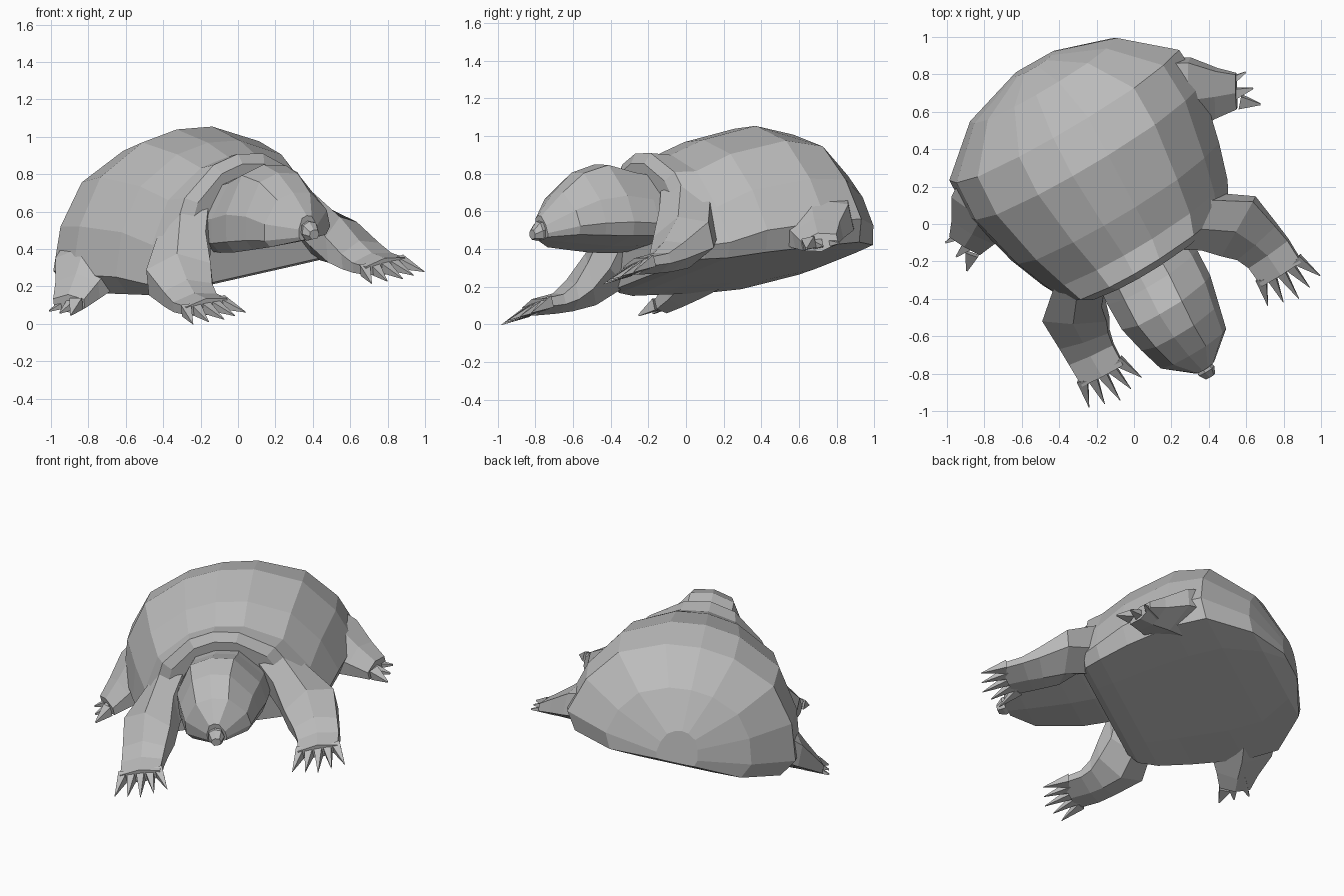
import bpy, bmesh, math
from mathutils import Matrix, Vector

if "Cube" in bpy.data.objects:
    bpy.data.objects.remove(bpy.data.objects["Cube"], do_unlink=True)

fur = bpy.data.materials.new("grey_fur")
fur.use_nodes = True
GREY = (0.5, 0.5, 0.5, 1)
fur.diffuse_color = GREY
fur.node_tree.nodes["Principled BSDF"].inputs["Base Color"].default_value = GREY

# Tilted pose: animal axes (left, forward, up) placed in the world
left = Vector((0.853, 0.484, 0.193)).normalized()
fwd = Vector((0.511, -0.85, -0.13))
fwd = (fwd - left * fwd.dot(left)).normalized()
up = fwd.cross(left)
POSE = Matrix((left, fwd, up)).transposed().to_4x4()
POSE.translation = left * 0.045


def loft(name, rings, side=1):
    """Skin a list of rings, cap both ends and put the part in the pose."""
    bm = bmesh.new()
    loops = [[bm.verts.new(POSE @ Vector((p[0] * side, p[1], p[2]))) for p in r] for r in rings]
    n = len(loops[0])
    for a, b in zip(loops, loops[1:]):
        for i in range(n):
            j = (i + 1) % n
            bm.faces.new((a[i], a[j], b[j], b[i]))
    bm.faces.new(loops[0])
    bm.faces.new(loops[-1])
    bmesh.ops.recalc_face_normals(bm, faces=bm.faces)
    mesh = bpy.data.meshes.new(name)
    bm.to_mesh(mesh)
    bm.free()
    mesh.materials.append(fur)
    bpy.context.collection.objects.link(bpy.data.objects.new(name, mesh))


def trunk(name, profile, sections):
    """Symmetric loft; sections are (forward, half width, top, bottom, slope).
    A slope above 1 lowers the shoulders of the section."""
    full = profile + [(-x, z) for x, z in profile[-2:0:-1]]
    loft(name, [[(x * w, f, b + z ** k * (t - b)) for x, z in full] for f, w, t, b, k in sections])


def limb(name, path, side, sides=6):
    """Loft along (left, forward, up, half width, half height) stations."""
    rings = []
    for i, (x, y, z, w, t) in enumerate(path):
        p, q = path[max(i - 1, 0)], path[min(i + 1, len(path) - 1)]
        across = Vector((q[1] - p[1], p[0] - q[0], 0)).normalized()
        ring = []
        for k in range(sides):
            a = math.tau * (k + 0.5) / sides
            ring.append(Vector((x, y, z)) + across * w * math.cos(a) + Vector((0, 0, t * math.sin(a))))
        rings.append(ring)
    loft(name, rings, side)


# Body with a flat belly and a raised collar behind the head
trunk("body",
      [(0, 1), (0.3, 0.97), (0.68, 0.82), (0.9, 0.54), (1, 0.21), (0.9, 0.01), (0.5, 0), (0, 0)],
      [(0.15, 0.44, 0.89, 0.29, 1.5), (0.11, 0.52, 0.94, 0.27, 1.5), (0, 0.58, 0.91, 0.25, 1.4),
       (-0.2, 0.65, 0.96, 0.24, 1.2), (-0.52, 0.73, 0.99, 0.22, 1.2), (-0.74, 0.72, 0.91, 0.21, 1.15),
       (-0.96, 0.46, 0.7, 0.21, 1), (-1.06, 0.13, 0.46, 0.25, 1)])

# Wedge head and small nose
trunk("head",
      [(0, 1), (0.5, 0.93), (0.95, 0.5), (1, 0.17), (0.85, 0.02), (0, 0)],
      [(0.05, 0.27, 0.8, 0.44, 1), (0.22, 0.28, 0.85, 0.45, 1), (0.37, 0.275, 0.915, 0.47, 1),
       (0.52, 0.24, 0.89, 0.5, 1), (0.66, 0.205, 0.8, 0.53, 1), (0.78, 0.06, 0.69, 0.56, 1)])
trunk("nose",
      [(0, 1), (0.8, 0.85), (1, 0.4), (0.6, 0), (0, 0)],
      [(0.75, 0.04, 0.66, 0.57, 1), (0.8, 0.05, 0.66, 0.56, 1), (0.84, 0.03, 0.62, 0.57, 1)])

for side, label in ((1, "left"), (-1, "right")):
    # Front leg: shoulder, elbow, wrist and broad hand
    limb(label + "_front_leg",
         [(0.24, 0.06, 0.64, 0.08, 0.17), (0.39, 0.11, 0.49, 0.16, 0.2),
          (0.51, 0.24, 0.37, 0.2, 0.14), (0.54, 0.37, 0.305, 0.16, 0.085),
          (0.555, 0.46, 0.277, 0.15, 0.055), (0.56, 0.59, 0.275, 0.145, 0.045)], side)
    # Five spread digging claws
    for i in range(5):
        u = i / 2 - 1
        reach = 0.76 - 0.05 * abs(u)
        limb(f"{label}_front_claw_{i + 1}",
             [(0.56 + 0.11 * u, 0.56, 0.275, 0.04, 0.045),
              (0.56 + 0.165 * u, reach, 0.228, 0.002, 0.002)], side, 4)
    # Hind leg and foot
    limb(label + "_hind_leg",
         [(0.45, -0.6, 0.42, 0.25, 0.18), (0.65, -0.5, 0.34, 0.22, 0.14),
          (0.76, -0.43, 0.27, 0.15, 0.09), (0.85, -0.38, 0.22, 0.11, 0.05)], side)
    # Three stubby hind claws
    for i in range(3):
        u = i - 1
        limb(f"{label}_hind_claw_{i + 1}",
             [(0.81 + 0.03 * u, -0.38 + 0.06 * u, 0.225, 0.05, 0.045),
              (0.93 - 0.01 * u, -0.345 + 0.095 * u, 0.19, 0.006, 0.006)], side, 4)
